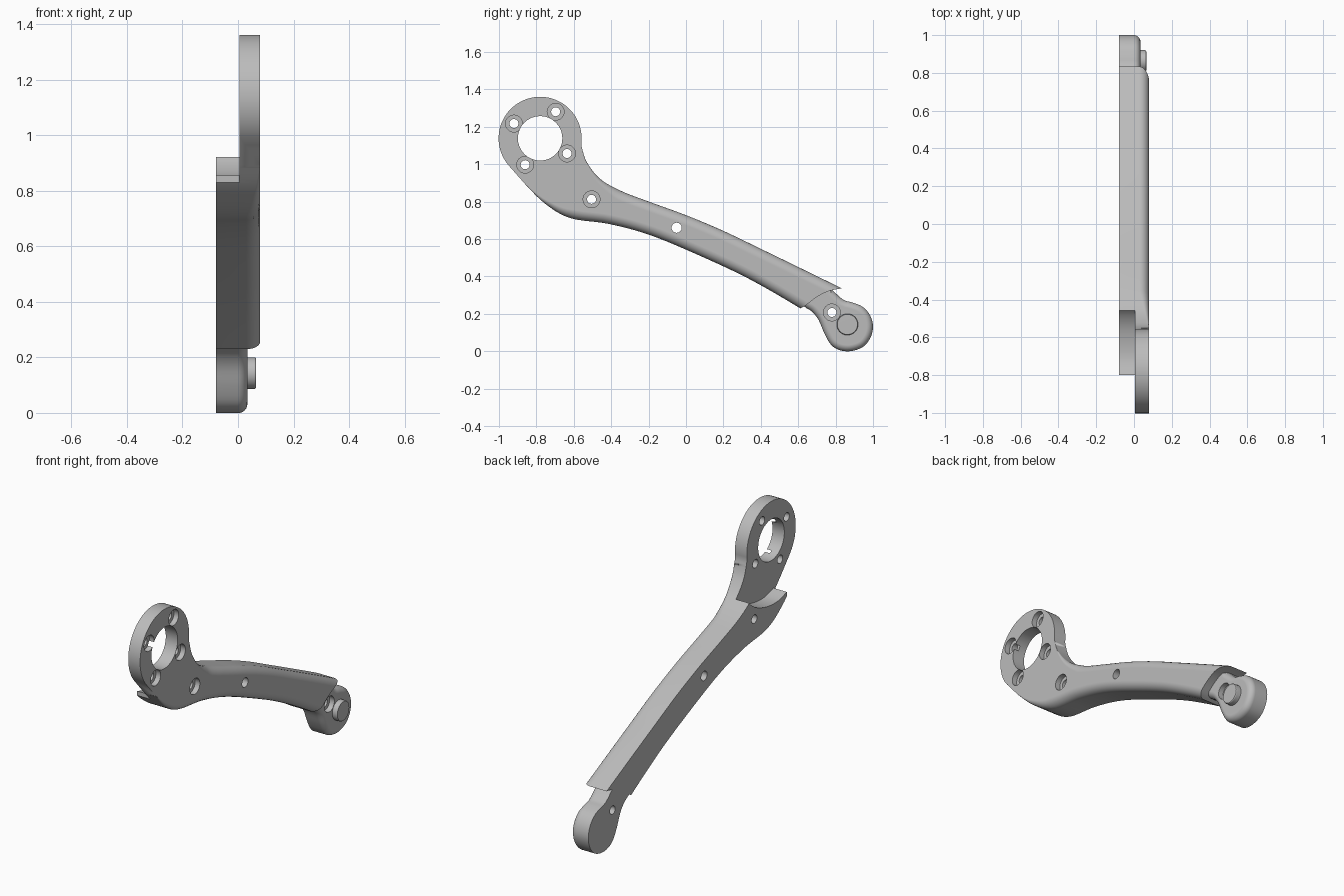
import bpy, bmesh, math

if "Cube" in bpy.data.objects:
    bpy.data.objects.remove(bpy.data.objects["Cube"], do_unlink=True)

grey = bpy.data.materials.new("plain grey")
grey.use_nodes = True
colour = (0.5, 0.5, 0.5, 1)
grey.diffuse_color = colour
grey.node_tree.nodes["Principled BSDF"].inputs["Base Color"].default_value = colour

BACK, FRONT, STEP = -0.08, 0.08, 0.005


def smooth(pts, n=6):
    """Catmull-Rom curve through open (y, z) points."""
    p = [pts[0]] + pts + [pts[-1]]
    out = []
    for a, b, c, d in zip(p, p[1:], p[2:], p[3:]):
        for k in range(n):
            t = k / n
            out.append(tuple(
                0.5 * (2 * b[i] + (c[i] - a[i]) * t
                       + (2 * a[i] - 5 * b[i] + 4 * c[i] - d[i]) * t * t
                       + (3 * b[i] - a[i] - 3 * c[i] + d[i]) * t ** 3)
                for i in (0, 1)))
    return out + [pts[-1]]


def arc(centre, r, start, end, n):
    angles = [math.radians(start + (end - start) * k / n) for k in range(n + 1)]
    return [(centre[0] + r * math.cos(a), centre[1] + r * math.sin(a)) for a in angles]


def solid(name, outline, x0, x1, rounding=None, steps=6):
    """Extrude a counter-clockwise outline along x, rounding its x1 rim."""
    n = len(outline)
    rounding = rounding or [0] * n
    layers = [[(x0, y, z) for y, z in outline]]
    for s in range(steps + 1):
        a = math.pi / 2 * s / steps
        layer = []
        for i, (y, z) in enumerate(outline):
            prev, nxt, b = outline[i - 1], outline[(i + 1) % n], rounding[i]
            ty, tz = nxt[0] - prev[0], nxt[1] - prev[1]
            inset = b * (1 - math.cos(a)) / math.hypot(ty, tz)
            layer.append((x1 - b + b * math.sin(a), y - tz * inset, z + ty * inset))
        layers.append(layer)
    bm = bmesh.new()
    rows = [[bm.verts.new(co) for co in layer] for layer in layers]
    bm.faces.new(rows[0][::-1])
    bm.faces.new(rows[-1])
    for low, high in zip(rows, rows[1:]):
        for i in range(n):
            j = (i + 1) % n
            bm.faces.new((low[i], low[j], high[j], high[i]))
    bmesh.ops.remove_doubles(bm, verts=bm.verts, dist=1e-5)
    bmesh.ops.recalc_face_normals(bm, faces=bm.faces)
    mesh = bpy.data.meshes.new(name)
    bm.to_mesh(mesh)
    bm.free()
    mesh.materials.append(grey)
    ob = bpy.data.objects.new(name, mesh)
    bpy.context.collection.objects.link(ob)
    return ob


def activate(ob):
    bpy.ops.object.select_all(action='DESELECT')
    ob.select_set(True)
    bpy.context.view_layer.objects.active = ob


def cut(ob, outline, x0, x1):
    cutter = solid("cutter", outline, x0, x1)
    cutter.hide_render = True
    activate(ob)
    mod = ob.modifiers.new("cut", 'BOOLEAN')
    mod.operation, mod.solver, mod.object = 'DIFFERENCE', 'EXACT', cutter
    bpy.ops.object.modifier_apply(modifier=mod.name)
    bpy.data.objects.remove(cutter, do_unlink=True)


def hole(ob, centre, r, x0=-0.3, x1=0.3):
    cut(ob, arc(centre, r, 0, 348.75, 31), x0, x1)


def screw_hole(ob, centre, face):
    hole(ob, centre, 0.024)
    hole(ob, centre, 0.045, face - 0.03, face + 0.1)


def finish(ob):
    activate(ob)
    bpy.ops.object.shade_smooth_by_angle(angle=math.radians(30))
    ob.modifiers.new("even shading", 'WEIGHTED_NORMAL').keep_sharp = True


def ramp(value, start, length):
    return max(0, min(1, (value - start) / length))


# Arm with mounting ring
hub = (-0.78, 1.138)
ring = arc(hub, 0.222, -8, 221, 56)
lower = smooth([(-0.86, 0.893), (-0.755, 0.79), (-0.62, 0.712), (-0.41, 0.68),
                (-0.19, 0.62), (0.075, 0.51), (0.34, 0.385), (0.61, 0.23), (0.8, 0.11)])
upper = smooth([(0.95, 0.275), (0.83, 0.337), (0.6, 0.45), (0.4, 0.547), (0.2, 0.643),
                (0, 0.727), (-0.2, 0.8), (-0.35, 0.858), (-0.46, 0.922),
                (-0.53, 1.01), (-0.557, 1.09)])
rounding = ([0] * len(ring)
            + [0.05 * ramp(y, -0.86, 0.25) for y, z in lower]
            + [0.05 * ramp(y, -0.55, 0.2) for y, z in upper])
arm = solid("arm_with_ring", ring + lower + upper, BACK, FRONT, rounding)

# Clearance behind the ring
clearance = smooth([(-0.8, 0.855), (-0.72, 0.834), (-0.64, 0.836), (-0.56, 0.855),
                    (-0.5, 0.885), (-0.455, 0.925), (-0.41, 0.99)])
cut(arm, clearance + [(-0.3, 1.6), (-1.3, 1.6), (-1.3, 0.5), (-0.8, 0.5)], -0.3, STEP)

# Curved end of the arm
end_arc = smooth([(0.9, 0.335), (0.83, 0.335), (0.76, 0.32), (0.7, 0.29),
                  (0.64, 0.245), (0.6, 0.222), (0.56, 0.18)])
cut(arm, end_arc + [(0.56, -0.2), (1.3, -0.2), (1.3, 0.335)], -0.3, 0.3)

# Ring opening and arm holes
hole(arm, hub, 0.119)
for spot in ((-0.92, 1.217), (-0.697, 1.28), (-0.636, 1.057), (-0.86, 0.997), (-0.505, 0.812)):
    screw_hole(arm, spot, FRONT)
hole(arm, (-0.05, 0.66), 0.027)
finish(arm)

# Foot with rounded rim
FOOT_FACE = 0.034
foot_outline = smooth([(0.6, 0.275), (0.635, 0.237), (0.675, 0.21), (0.71, 0.165),
                       (0.74, 0.095), (0.775, 0.035), (0.82, 0.006), (0.88, 0.0),
                       (0.945, 0.022), (0.985, 0.07), (1.0, 0.13), (0.985, 0.19),
                       (0.945, 0.237), (0.89, 0.26), (0.845, 0.273), (0.8, 0.31),
                       (0.765, 0.345)], 4)
foot = solid("foot", foot_outline, BACK, FOOT_FACE, [0.034] * len(foot_outline))
screw_hole(foot, (0.78, 0.207), FOOT_FACE)
finish(foot)

# Pin on the foot
pin_outline = arc((0.863, 0.143), 0.057, 0, 352.5, 47)
pin = solid("foot_pin", pin_outline, FOOT_FACE - 0.02, 0.065, [0.006] * len(pin_outline), 3)
finish(pin)
